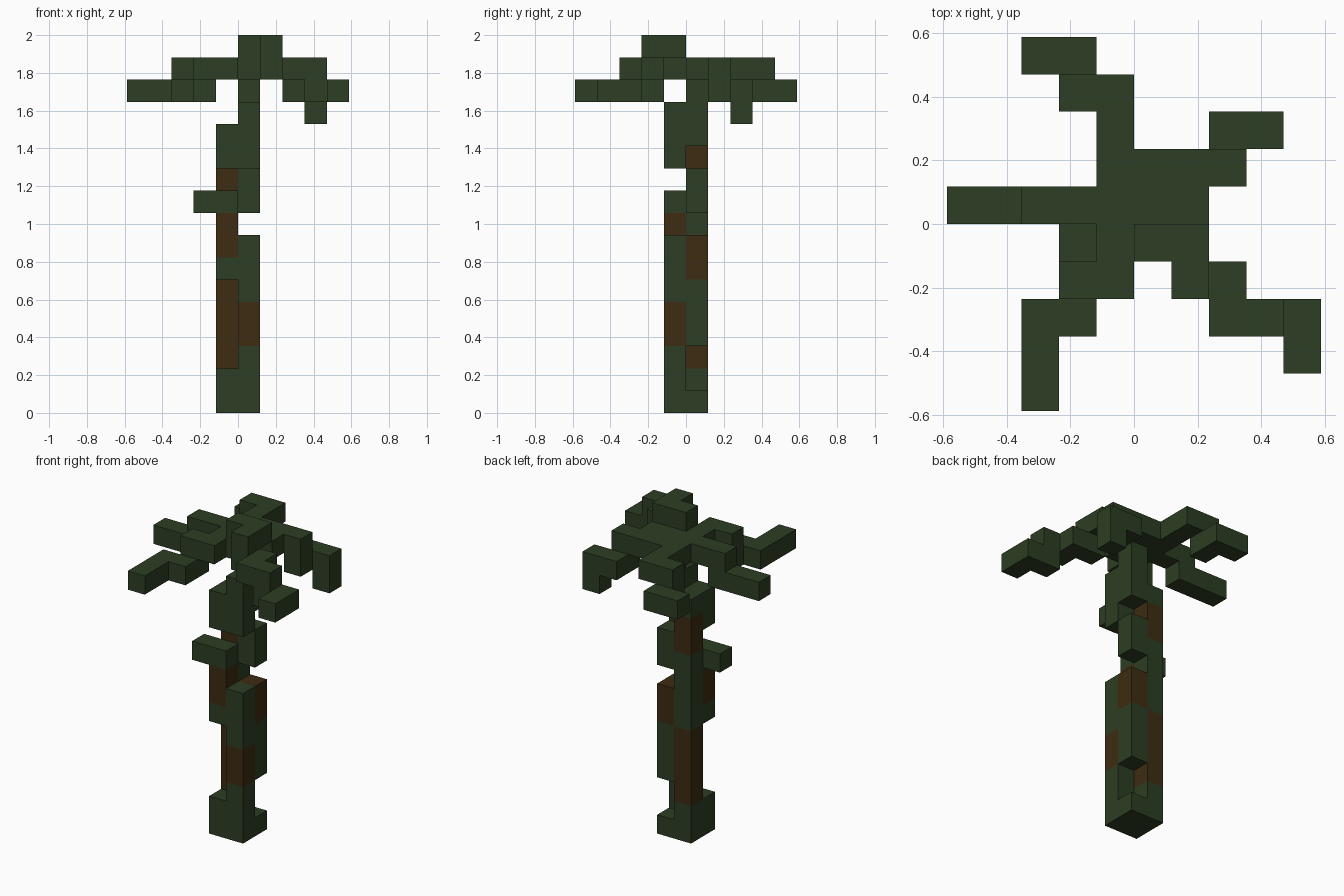
import bpy
import bmesh
from mathutils import Vector

cube = bpy.data.objects.get("Cube")
if cube:
    bpy.data.objects.remove(cube, do_unlink=True)

S = 2 / 17  # size of one block


def make_material(name, rgb):
    mat = bpy.data.materials.new(name)
    mat.use_nodes = True
    color = (*rgb, 1.0)
    mat.diffuse_color = color
    mat.node_tree.nodes["Principled BSDF"].inputs["Base Color"].default_value = color
    return mat


MATERIALS = [make_material("moss_green", (0.026, 0.048, 0.017)),
             make_material("bark_brown", (0.048, 0.025, 0.0056))]
GREEN, BROWN = 0, 1

# Trunk columns: (x, y) cell -> runs of (first layer, last layer, colour)
COLUMNS = {
    (-1, -1): [(0, 1, GREEN), (6, 6, GREEN), (7, 8, BROWN), (9, 9, GREEN), (11, 12, GREEN)],
    (0, -1): [(0, 2, GREEN), (3, 4, BROWN), (5, 7, GREEN), (11, 13, GREEN)],
    (-1, 0): [(0, 1, GREEN), (2, 5, BROWN), (6, 9, GREEN), (10, 11, BROWN), (12, 12, GREEN)],
    (0, 0): [(0, 0, GREEN), (3, 5, GREEN), (6, 7, BROWN), (9, 10, GREEN), (12, 14, GREEN)],
}

# Foliage boxes: x range, y range, layer range (inclusive cells)
FOLIAGE = {
    "side_branch": [((-2, -2), (-1, -1), (9, 9))],
    "crown_centre": [((-1, 1), (0, 1), (15, 15)), ((-1, 0), (-1, -1), (15, 15))],
    "left_front_frond": [((0, 0), (-1, -1), (16, 16)), ((1, 1), (-2, -1), (16, 16)),
                         ((1, 2), (-2, -2), (15, 15)), ((2, 3), (-3, -3), (15, 15)),
                         ((3, 4), (-3, -3), (14, 14)), ((4, 4), (-4, -4), (14, 14))],
    "left_back_frond": [((2, 2), (1, 1), (14, 15)), ((2, 3), (2, 2), (14, 14)),
                        ((3, 3), (2, 2), (13, 13))],
    "right_back_frond": [((-1, -1), (2, 2), (15, 15)), ((-2, -1), (3, 3), (15, 15)),
                         ((-2, -2), (3, 3), (14, 14)), ((-3, -2), (4, 4), (14, 14))],
    "right_side_frond": [((-3, -2), (0, 0), (15, 15)), ((-5, -3), (0, 0), (14, 14))],
    "right_front_frond": [((-2, -1), (-2, -2), (15, 15)), ((-2, -2), (-2, -2), (14, 14)),
                          ((-3, -2), (-3, -3), (14, 14)), ((-3, -3), (-5, -4), (14, 14))],
}


def span(r):
    return range(r[0], r[1] + 1)


# Gather the blocks of every part
parts = {"trunk": {}}
for (i, j), runs in COLUMNS.items():
    for first, last, color in runs:
        for k in span((first, last)):
            parts["trunk"][(i, j, k)] = color
for name, boxes in FOLIAGE.items():
    parts[name] = {(i, j, k): GREEN for xs, ys, zs in boxes
                   for i in span(xs) for j in span(ys) for k in span(zs)}
filled = {cell for blocks in parts.values() for cell in blocks}


def build_part(name, blocks):
    """Outer skin of a group of blocks, without the hidden inner faces."""
    bm = bmesh.new()
    corners = {}

    def corner(p):
        if p not in corners:
            corners[p] = bm.verts.new(Vector(p) * S)
        return corners[p]

    for cell, color in blocks.items():
        for axis in range(3):
            u, v = (axis + 1) % 3, (axis + 2) % 3
            for side in (0, 1):
                neighbour = list(cell)
                neighbour[axis] += 2 * side - 1
                if tuple(neighbour) in filled:
                    continue
                ring = []
                for du, dv in ((0, 0), (1, 0), (1, 1), (0, 1)):
                    p = list(cell)
                    p[axis] += side
                    p[u] += du
                    p[v] += dv
                    ring.append(corner(tuple(p)))
                face = bm.faces.new(ring if side else ring[::-1])
                face.material_index = color
    mesh = bpy.data.meshes.new(name)
    bm.to_mesh(mesh)
    bm.free()
    for mat in MATERIALS if name == "trunk" else MATERIALS[:1]:
        mesh.materials.append(mat)
    bpy.context.scene.collection.objects.link(bpy.data.objects.new(name, mesh))


for part_name, part_blocks in parts.items():
    build_part(part_name, part_blocks)
